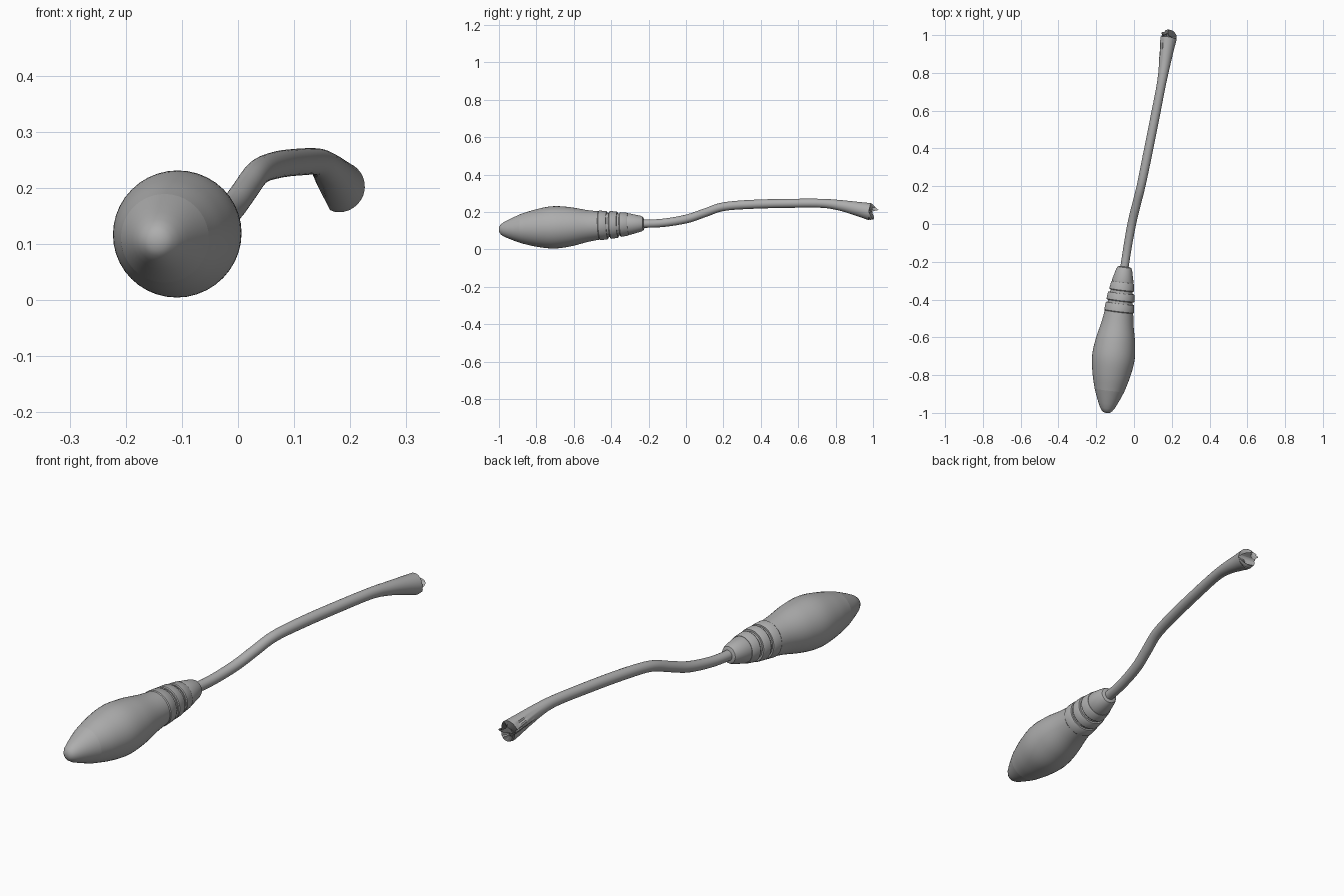
import bpy, bmesh, math
from mathutils import Vector

if "Cube" in bpy.data.objects:
    bpy.data.objects.remove(bpy.data.objects["Cube"])

wood = bpy.data.materials.new("plain grey")
wood.diffuse_color = (0.42, 0.42, 0.42, 1)
wood.use_nodes = True
wood.node_tree.nodes["Principled BSDF"].inputs["Base Color"].default_value = wood.diffuse_color


def loft(name, stations, sides=40, shape=None, angle=35):
    """Skin round rings (centre, radius) along a path and cap both ends."""
    bm = bmesh.new()
    rings = []
    for i, (c, r) in enumerate(stations):
        a, b = stations[max(i - 1, 0)][0], stations[min(i + 1, len(stations) - 1)][0]
        t = (b - a).normalized()
        u = t.cross(Vector((0, 0, 1))).normalized()
        v = u.cross(t)
        ring = []
        for k in range(sides):
            w = 2 * math.pi * k / sides
            off = (u * math.cos(w) + v * math.sin(w)) * r
            if shape:
                off = shape(off, c, k)
            ring.append(bm.verts.new(c + off))
        rings.append(ring)
    for p, q in zip(rings, rings[1:]):
        for k in range(sides):
            n = (k + 1) % sides
            bm.faces.new((p[k], p[n], q[n], q[k]))
    bm.faces.new(rings[0])
    end = bm.faces.new(rings[-1])
    if shape:
        # jagged sunken end of the handle
        bm.normal_update()
        inner = bmesh.ops.inset_individual(bm, faces=[end], thickness=0.006)
        for k, vert in enumerate(end.verts):
            vert.co += (stations[-1][0] - vert.co) * (0.3 if k % 8 < 4 else 0.02)
            vert.co.y -= 0.012
    bmesh.ops.recalc_face_normals(bm, faces=bm.faces)
    me = bpy.data.meshes.new(name)
    bm.to_mesh(me)
    bm.free()
    ob = bpy.data.objects.new(name, me)
    bpy.context.collection.objects.link(ob)
    me.materials.append(wood)
    bpy.ops.object.select_all(action='DESELECT')
    ob.select_set(True)
    bpy.context.view_layer.objects.active = ob
    bpy.ops.object.shade_smooth_by_angle(angle=math.radians(angle))
    return ob


TIP, NECK = Vector((-0.145, -1.0, 0.105)), Vector((-0.05, -0.225, 0.138))


def axis(y):
    return TIP.lerp(NECK, (y + 1) / 0.775)


def turned(name, profile, angle=35):
    return loft(name, [(axis(y), r) for y, r in profile], angle=angle)


def smooth(points, steps=6):
    """Catmull-Rom resampling of tuples."""
    out = []
    p = [Vector(q) for q in points]
    p = [p[0] * 2 - p[1]] + p + [p[-1] * 2 - p[-2]]
    for i in range(1, len(p) - 2):
        a, b, c, d = p[i - 1:i + 3]
        for s in range(steps):
            t = s / steps
            out.append(0.5 * (2 * b + (c - a) * t + (2 * a - 5 * b + 4 * c - d) * t * t
                              + (3 * b - a - 3 * c + d) * t ** 3))
    return out + [p[-2]]


# bristle bundle: swelling body and a blunt cone tip
body = smooth([(-0.88, 0.079), (-0.8, 0.1), (-0.71, 0.113), (-0.62, 0.105),
               (-0.52, 0.084), (-0.42, 0.07)])
turned("bristle_body", body)
turned("bristle_tip", [(-1, 0.004), (-0.998, 0.016), (-0.99, 0.027), (-0.975, 0.038),
                       (-0.95, 0.05), (-0.92, 0.063), (-0.88, 0.079)])

# binding core under the rings
turned("binding_core", [(-0.47, 0.07), (-0.40, 0.064), (-0.34, 0.057), (-0.28, 0.046)])

# three binding rings
for i, (y0, y1, r0, r1) in enumerate([(-0.465, -0.42, 0.079, 0.076),
                                      (-0.407, -0.365, 0.074, 0.071),
                                      (-0.352, -0.308, 0.066, 0.061)]):
    turned(f"binding_ring_{i + 1}", [(y0, r0 - 0.012), (y0, r0 - 0.003), (y0 + 0.004, r0),
                                     (y1 - 0.004, r1), (y1, r1 - 0.003), (y1, r1 - 0.012)])

# tapered collar where the handle enters
turned("collar", [(-0.312, 0.056), (-0.30, 0.057), (-0.24, 0.042), (-0.229, 0.036), (-0.225, 0.026)])

# bent handle with a flared, chipped end
path = smooth([(-0.058, -0.28, 0.137, 0.022), (-0.037, -0.14, 0.140, 0.022),
               (-0.012, 0.0, 0.162, 0.023), (0.012, 0.1, 0.195, 0.023),
               (0.037, 0.2, 0.228, 0.023), (0.07, 0.36, 0.241, 0.024),
               (0.11, 0.56, 0.246, 0.024), (0.143, 0.73, 0.246, 0.024),
               (0.160, 0.83, 0.234, 0.029), (0.172, 0.92, 0.216, 0.038),
               (0.180, 0.978, 0.203, 0.045), (0.181, 0.985, 0.202, 0.045)], 5)
CHIP = Vector((-0.92, 0, -0.38))


def chip(off, c, k):
    # flat chipped side with fine lengthwise grooves near the end
    if c.y > 0.8:
        d = off.dot(CHIP)
        if d > 0.031:
            off = off - CHIP * (d - 0.031)
        if off.x < 0 and abs(off.z) < 0.03 and k % 3 == 0:
            off = off * (1 - 0.15 * (c.y - 0.8) / 0.18)
    return off


loft("handle", [(q.xyz, q.w) for q in path], sides=32, shape=chip)
